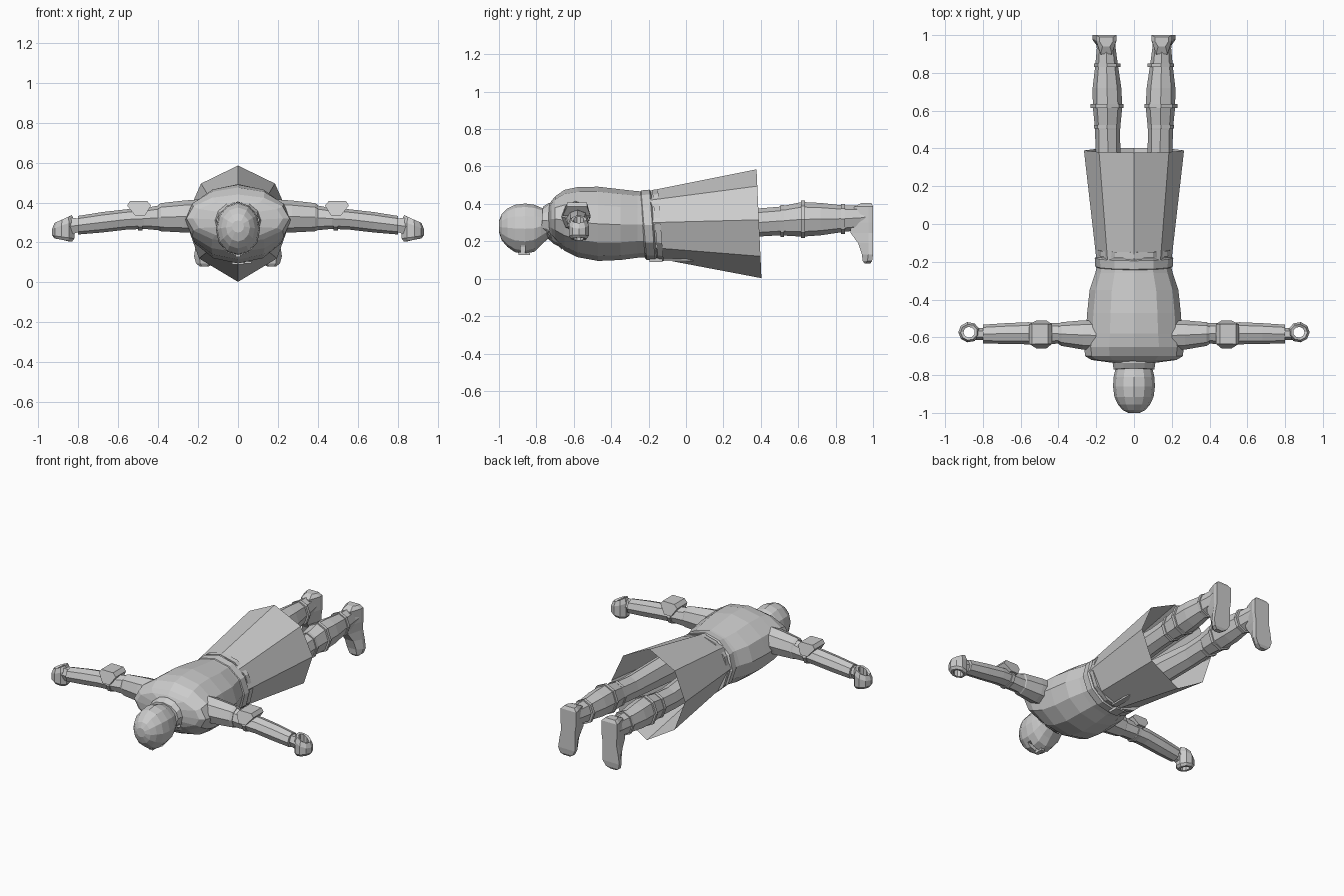
import bpy, bmesh
from math import cos, sin, pi, radians


def finish(name, bm, mirror=False):
    bmesh.ops.recalc_face_normals(bm, faces=bm.faces)
    me = bpy.data.meshes.new(name)
    bm.to_mesh(me)
    bm.free()
    ob = bpy.data.objects.new(name, me)
    bpy.context.collection.objects.link(ob)
    if mirror:
        ob.modifiers.new("mirror", 'MIRROR')
    return ob


def skin(bm, rings, caps=True, closed=False):
    """Bridge a list of point rings with quads."""
    vs = [[bm.verts.new(p) for p in r] for r in rings]
    n = len(vs[0])
    pairs = list(zip(vs, vs[1:])) + ([(vs[-1], vs[0])] if closed else [])
    for a, b in pairs:
        for i in range(n):
            j = (i + 1) % n
            bm.faces.new((a[i], a[j], b[j], b[i]))
    if caps and not closed:
        bm.faces.new(vs[0])
        bm.faces.new(vs[-1])


def loft_y(name, secs, n, caps=True, mirror=False, shear=0.0, turn=0.0):
    """Sections (y, centre x, half width, z low, z high) along y."""
    rings = []
    for y, cx, rx, lo, hi in secs:
        ring = []
        for i in range(n):
            a = 2 * pi * i / n + turn
            s = sin(a)
            ring.append((cx + rx * cos(a), y - shear * s, (lo + hi) / 2 + (hi - lo) / 2 * s))
        rings.append(ring)
    bm = bmesh.new()
    skin(bm, rings, caps)
    return finish(name, bm, mirror)


def loft_x(name, secs, n):
    """Sections (x, y low, y high, z low, z high) along x, mirrored."""
    rings = [[(x, (a + b) / 2 + (b - a) / 2 * cos(t), (lo + hi) / 2 + (hi - lo) / 2 * sin(t))
              for t in (2 * pi * i / n for i in range(n))] for x, a, b, lo, hi in secs]
    bm = bmesh.new()
    skin(bm, rings)
    return finish(name, bm, True)


def box(name, c, d, mirror=False):
    bm = bmesh.new()
    bmesh.ops.create_cube(bm, size=1)
    for v in bm.verts:
        v.co = [c[k] + v.co[k] * d[k] for k in range(3)]
    return finish(name, bm, mirror)


# torso
loft_y("tunic_torso", [
    (-.20, 0, .19, .115, .465), (-.26, 0, .205, .112, .468), (-.35, 0, .235, .10, .478),
    (-.47, 0, .248, .095, .492), (-.58, 0, .255, .115, .49), (-.65, 0, .265, .15, .475),
    (-.70, 0, .258, .20, .44), (-.72, 0, .225, .225, .415), (-.735, 0, .11, .24, .39)], 12)

# open skirt with faceted hem
hem = [(0, .585), (.185, .495), (.265, .315), (.195, .12), (0, .003),
       (-.195, .12), (-.265, .315), (-.185, .495)]
waist = [(0, .47), (.14, .42), (.2, .30), (.14, .165), (0, .11),
         (-.14, .165), (-.2, .30), (-.14, .42)]
bm = bmesh.new()
skin(bm, [[(x, -.18 + (.3 - z) * .1, z) for x, z in waist],
          [(x, .39 + (.3 - z) * .045, z) for x, z in hem]], caps=False)
finish("skirt", bm)

# belt: wide band, narrow rim, buckle and hanging tail
loft_y("belt", [(-.233, 0, .195, .108, .462), (-.225, 0, .205, .10, .472),
                (-.18, 0, .208, .098, .476), (-.172, 0, .197, .105, .466)], 12, shear=.015)
loft_y("belt_rim", [(-.165, 0, .2, .10, .475), (-.135, 0, .204, .095, .478)], 12, shear=.015)
box("belt_buckle", (0, -.16, .10), (.06, .07, .02))
box("belt_tail", (.05, -.04, .1), (.035, .16, .012))

# neck collar
loft_y("collar", [(-.66, 0, .15, .165, .40), (-.70, 0, .135, .185, .405),
                  (-.74, 0, .112, .22, .405), (-.77, 0, .108, .235, .385)], 12, shear=-.005)
# pointed collar flap at the throat
bm = bmesh.new()
skin(bm, [[(-.10, -.74, .24), (.10, -.74, .24), (0, -.665, .155)],
          [(-.10, -.72, .28), (.10, -.72, .28), (0, -.66, .185)]])
finish("collar_flap", bm)

# helmet head
head = loft_y("helmet", [
    (-1.0, 0, .03, .25, .31), (-.985, 0, .06, .205, .345), (-.955, 0, .085, .17, .375),
    (-.915, 0, .104, .142, .395), (-.86, 0, .111, .132, .402), (-.81, 0, .108, .145, .395),
    (-.775, 0, .10, .18, .38), (-.73, 0, .085, .22, .37)], 12)
# eye slot
cutter = box("eye_cutter", (0, -.873, .145), (.3, .026, .065))
cutter.hide_render = True
cutter.hide_viewport = True
m = head.modifiers.new("eye_slot", 'BOOLEAN')
m.object = cutter
m.solver = 'EXACT'
box("nose_guard", (0, -.865, .15), (.025, .06, .045))

# arms
loft_x("sleeve", [(.20, -.67, -.51, .25, .415), (.27, -.665, -.51, .25, .41),
                  (.385, -.645, -.52, .256, .397), (.40, -.635, -.53, .262, .388)], 8)
loft_x("arm", [(.38, -.63, -.525, .26, .388), (.47, -.64, -.523, .268, .372),
               (.56, -.637, -.52, .264, .366), (.68, -.635, -.525, .25, .352),
               (.80, -.632, -.533, .24, .333)], 8)
loft_x("elbow_strap", [(.478, -.645, -.515, .26, .375), (.50, -.645, -.515, .26, .375)], 8)

# elbow pad plate
bm = bmesh.new()
skin(bm, [[(.465, y0, .335), (.515, y0, .335), (.555, y1, .385), (.54, y1, .408), (.455, y1, .408), (.435, y1, .385)]
          for y0, y1 in ((-.66, -.635), (-.51, -.53))])
finish("elbow_pad", bm, True)

# gripping hands: short wrist and a curled ring of fingers
loft_x("wrist", [(.79, -.615, -.55, .25, .325), (.845, -.615, -.55, .23, .33)], 6)
bm = bmesh.new()
rings = []
for i in range(9):
    a = 2 * pi * i / 9
    o, q = (.057, .03)
    c, s = cos(a), sin(a)
    hi, lo = .318 - .02 * c, .212 + .008 * c
    rings.append([(.873 + r * c, -.573 + .95 * r * s, z)
                  for r, z in ((o, lo + .015), (o, hi - .03), (o - .012, hi), (q, hi - .005), (q, lo), (o - .012, lo))])
skin(bm, rings, closed=True)
finish("hand", bm, True)

# legs with straps
loft_y("leg", [(-.05, .115, .075, .20, .40), (.38, .138, .066, .225, .375),
               (.50, .14, .066, .232, .385), (.62, .14, .078, .225, .41),
               (.72, .143, .076, .232, .405), (.84, .145, .06, .25, .392),
               (.93, .147, .05, .26, .39), (.96, .15, .05, .27, .39)], 8, mirror=True)
for i, (y, r, lo, hi) in enumerate([(.515, .071, .222, .393), (.625, .087, .218, .417), (.84, .07, .24, .40)]):
    loft_y(f"leg_strap_{i + 1}", [(y - .01, .142, r, lo, hi), (y + .01, .142, r, lo, hi)], 8, mirror=True)

# feet: sections from heel to toe (z, centre x, half width, top y)
rings = []
for z, cx, w, y, sole in [(.405, .147, .035, .94, .99), (.385, .147, .055, .90, 1), (.30, .147, .055, .88, 1),
                          (.245, .15, .05, .88, 1), (.19, .155, .056, .92, 1), (.13, .16, .06, .94, 1),
                          (.095, .165, .045, .945, .995), (.08, .168, .022, .955, .985)]:
    rings.append([(cx - w, sole, z), (cx + w, sole, z), (cx + w, sole - .025, z),
                  (cx + w * .55, y, z), (cx - w * .55, y, z), (cx - w, sole - .025, z)])
bm = bmesh.new()
skin(bm, rings)
finish("boot", bm, True)
